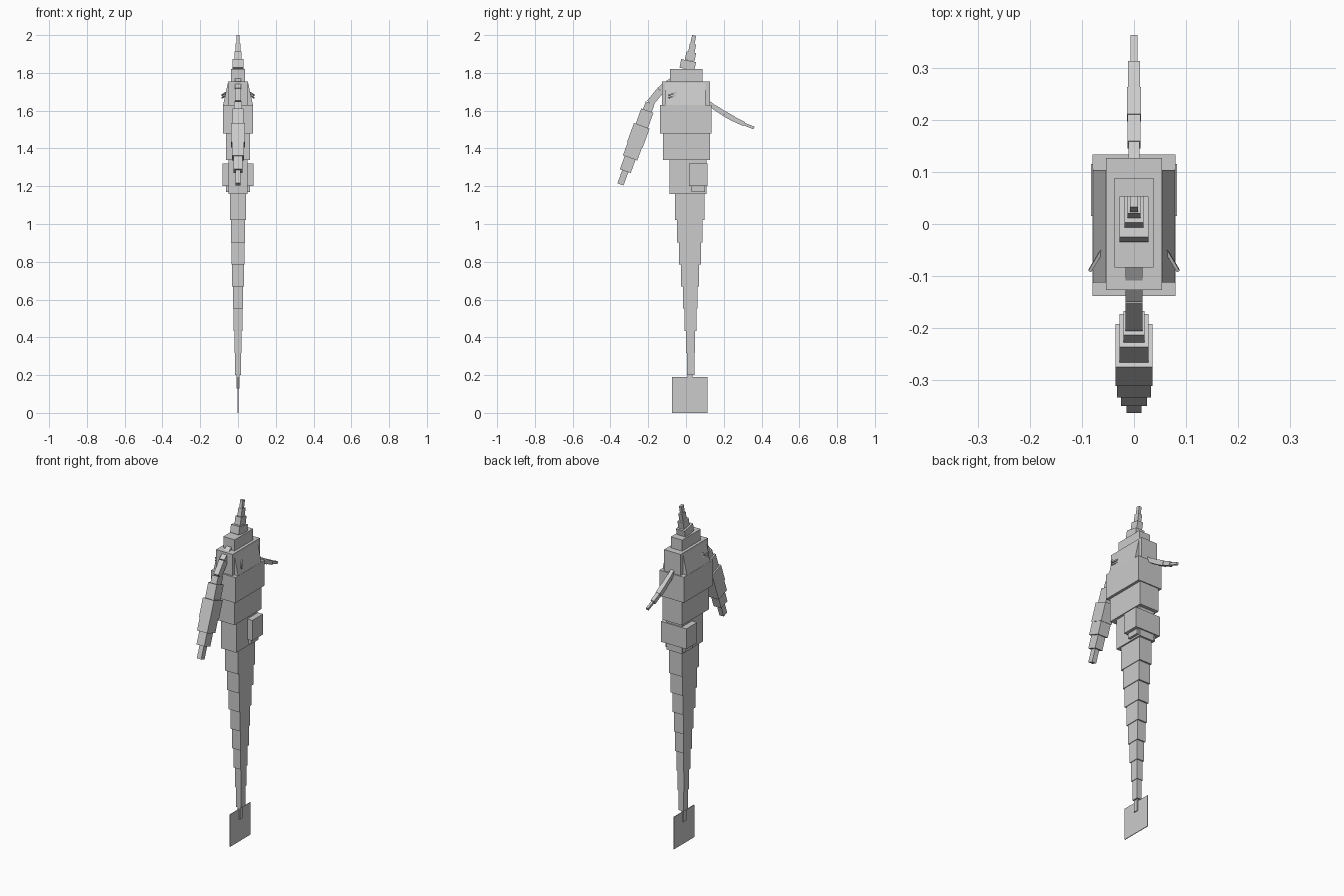
import bpy
import bmesh
from mathutils import Matrix, Vector

cube = bpy.data.objects.get("Cube")
if cube:
    bpy.data.objects.remove(cube, do_unlink=True)

grey = bpy.data.materials.new("light_grey")
grey.use_nodes = True
colour = (0.6, 0.6, 0.6, 1)
grey.diffuse_color = colour
grey.node_tree.nodes["Principled BSDF"].inputs["Base Color"].default_value = colour


def finish(name, bm):
    """Turn a bmesh into a named grey object."""
    bmesh.ops.recalc_face_normals(bm, faces=bm.faces)
    mesh = bpy.data.meshes.new(name)
    bm.to_mesh(mesh)
    bm.free()
    mesh.materials.append(grey)
    obj = bpy.data.objects.new(name, mesh)
    bpy.context.collection.objects.link(obj)


def add_slab(bm, half_width, front, back, bottom, top):
    """Upright box between the given planes."""
    centre = Matrix.Translation((0, (front + back) / 2, (bottom + top) / 2))
    size = Matrix.Diagonal((2 * half_width, back - front, top - bottom, 1))
    bmesh.ops.create_cube(bm, size=1, matrix=centre @ size)


def slab(name, **limits):
    bm = bmesh.new()
    add_slab(bm, **limits)
    finish(name, bm)


def add_beam(bm, start, end, width, depth):
    """Box whose long axis runs from start to end."""
    start, end = Vector(start), Vector(end)
    along = (end - start).normalized()
    across = Vector((1, 0, 0))
    across = (across - along * across.dot(along)).normalized()
    normal = along.cross(across)
    turn = Matrix((across, normal, along)).transposed().to_4x4()
    size = Matrix.Diagonal((width, depth, (end - start).length, 1))
    bmesh.ops.create_cube(
        bm, size=1, matrix=Matrix.Translation((start + end) / 2) @ turn @ size)


def add_chain(bm, path, widths, flatness):
    """Beams joined along a path of (y, z) points."""
    for (y, z), (next_y, next_z), width in zip(path, path[1:], widths):
        add_beam(bm, (0, y, z), (0, next_y, next_z), width, width * flatness)


# Head, torso and hips
slab("crown", half_width=0.037, front=-0.084, back=0.088, bottom=1.755, top=1.82)
slab("head", half_width=0.054, front=-0.127, back=0.127, bottom=1.63, top=1.755)
slab("chest", half_width=0.08, front=-0.138, back=0.134, bottom=1.48, top=1.63)
slab("belly", half_width=0.064, front=-0.123, back=0.128, bottom=1.34, top=1.48)
slab("waist", half_width=0.05, front=-0.087, back=0.108, bottom=1.16, top=1.34)
slab("hip_block", half_width=0.083, front=0.015, back=0.115, bottom=1.2, top=1.32)
slab("hip_base", half_width=0.064, front=0.028, back=0.1, bottom=1.17, top=1.2)

# Crown spike: shrinking steps that lean back
bm = bmesh.new()
step, lean = 0.0445, 0.009
width, depth = 0.056, 0.08
for i in range(4):
    y, z = 0.045 - depth / 2, 1.82 + step * i
    add_beam(bm, (0, y, z), (0, y + lean, z + step), width, depth)
    width, depth = width * 0.66, depth * 0.65
finish("crown_spike", bm)

# Sloping cheeks and their slanted bars
for side, label in ((1, "left"), (-1, "right")):
    bm = bmesh.new()
    inner, outer = side * 0.053, side * 0.079
    outline = [(inner, 1.75), (outer, 1.63), (inner, 1.63)]
    face = bm.faces.new([bm.verts.new((x, -0.112, z)) for x, z in outline])
    extruded = bmesh.ops.extrude_face_region(bm, geom=[face], use_keep_orig=True)
    moved = [v for v in extruded["geom"] if isinstance(v, bmesh.types.BMVert)]
    bmesh.ops.translate(bm, verts=moved, vec=(0, 0.216, 0))
    finish(label + "_cheek", bm)

    bm = bmesh.new()
    for z in (1.697, 1.683):
        start = (side * 0.06, -0.048, z)
        end = (side * 0.085, -0.09, z - 0.015)
        add_beam(bm, start, end, width=0.006, depth=0.008)
    finish(label + "_eye_bars", bm)

# Front trunk: thin bent root, then a straight run that swells and narrows
bm = bmesh.new()
root = [(-0.07, 1.756), (-0.11, 1.73), (-0.137, 1.706), (-0.19, 1.64)]
add_chain(bm, root, [0.032] * 3, flatness=1.25)
path, widths = [root[-1]], []
for width, drop in ((0.04, 0.04), (0.056, 0.08), (0.072, 0.1),
                    (0.066, 0.07), (0.05, 0.07), (0.028, 0.07)):
    y, z = path[-1]
    path.append((y - drop * 0.365, z - drop))
    widths.append(width)
add_chain(bm, path, widths, flatness=1.22)
finish("trunk", bm)

# Thin rear whip sagging in a shallow curve
bm = bmesh.new()
steps = [i / 5 for i in range(6)]
path = [(0.1 + 0.26 * t, 1.655 - 0.2 * t + 0.053 * t * t) for t in steps]
add_chain(bm, path, [0.022, 0.025, 0.027, 0.023, 0.014], flatness=1.05)
finish("rear_whip", bm)

# Long tail: each block is narrower than the one above
bm = bmesh.new()
count, top = 8, 1.16
for i in range(count):
    rest = 1 - i / (count - 1)
    bottom = 0.2 + 0.82 * rest
    reach = 0.02 + 0.058 * rest ** 1.3
    middle = 0.025 - 0.006 * rest
    add_slab(bm, 0.016 + 0.026 * rest, middle - reach, middle + reach, bottom, top)
    top = bottom
finish("tail", bm)

# Tail tip and flat square fin
slab("tail_tip", half_width=0.007, front=0.007, back=0.034, bottom=0.13, top=0.2)
slab("tail_fin", half_width=0.002, front=-0.075, back=0.115, bottom=0, top=0.19)
